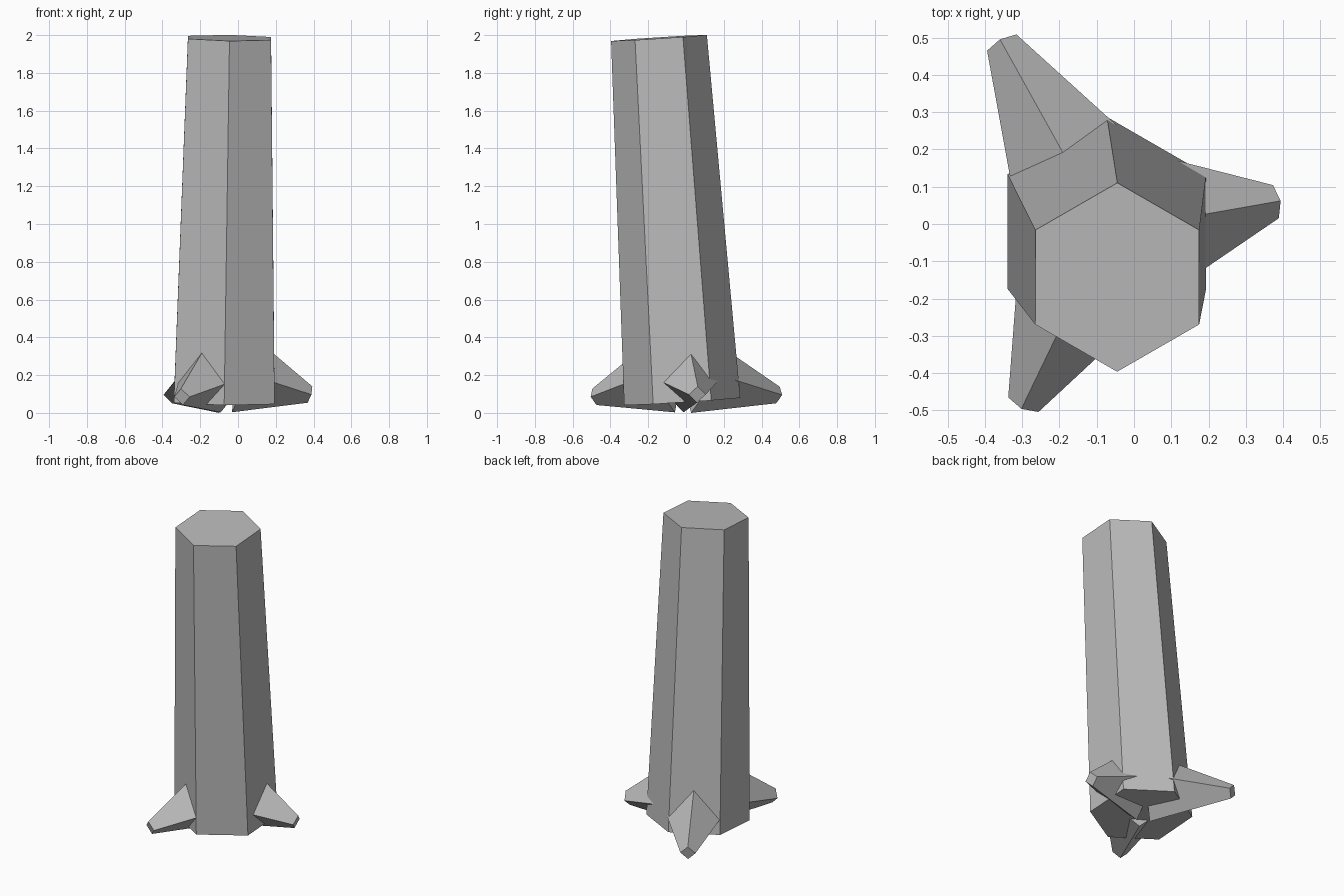
import bpy
import bmesh
import math
from mathutils import Vector

cube = bpy.data.objects.get("Cube")
if cube:
    bpy.data.objects.remove(cube, do_unlink=True)

# One plain grey for everything
grey = bpy.data.materials.new("plain_grey")
grey.use_nodes = True
colour = (0.5, 0.5, 0.5, 1)
grey.diffuse_color = colour
grey.node_tree.nodes["Principled BSDF"].inputs["Base Color"].default_value = colour


def tapered_prism(name, start, end, r_start, r_end, sides, turn=0):
    """Flat-faced tapered prism between two points, with rings square to its axis."""
    start, end = Vector(start), Vector(end)
    axis = (end - start).normalized()
    # Reference direction: up for lying parts, +y for standing parts
    ref = Vector((0, 1, 0)) if abs(axis.z) > 0.9 else Vector((0, 0, 1))
    u = (ref - axis * ref.dot(axis)).normalized()
    v = axis.cross(u)
    bm = bmesh.new()
    rings = []
    for centre, r in ((start, r_start), (end, r_end)):
        angles = [turn + math.tau * i / sides for i in range(sides)]
        rings.append([bm.verts.new(centre + (u * math.cos(a) + v * math.sin(a)) * r)
                      for a in angles])
    bm.faces.new(rings[0])
    bm.faces.new(rings[1])
    for i in range(sides):
        j = (i + 1) % sides
        bm.faces.new((rings[0][i], rings[0][j], rings[1][j], rings[1][i]))
    bmesh.ops.recalc_face_normals(bm, faces=bm.faces)
    mesh = bpy.data.meshes.new(name)
    bm.to_mesh(mesh)
    bm.free()
    mesh.materials.append(grey)
    obj = bpy.data.objects.new(name, mesh)
    bpy.context.collection.objects.link(obj)
    return obj


# Leaning six-sided trunk
foot = Vector((-0.073, -0.02, 0.06))
tapered_prism("trunk", foot, (-0.045, -0.143, 1.985), 0.308, 0.254, 6)

# Three four-sided roots, rising from their tips into the trunk
root_tips = {
    "front_right_root": (-0.297, -0.485, 0.085),
    "back_right_root": (-0.355, 0.487, 0.095),
    "left_root": (0.381, 0.06, 0.097),
}
for name, tip in root_tips.items():
    outward = Vector((tip[0] - foot.x, tip[1] - foot.y, 0)).normalized()
    base = foot + outward * 0.1
    base.z = 0.203
    tapered_prism(name, tip, base, 0.045, 0.208, 4)
